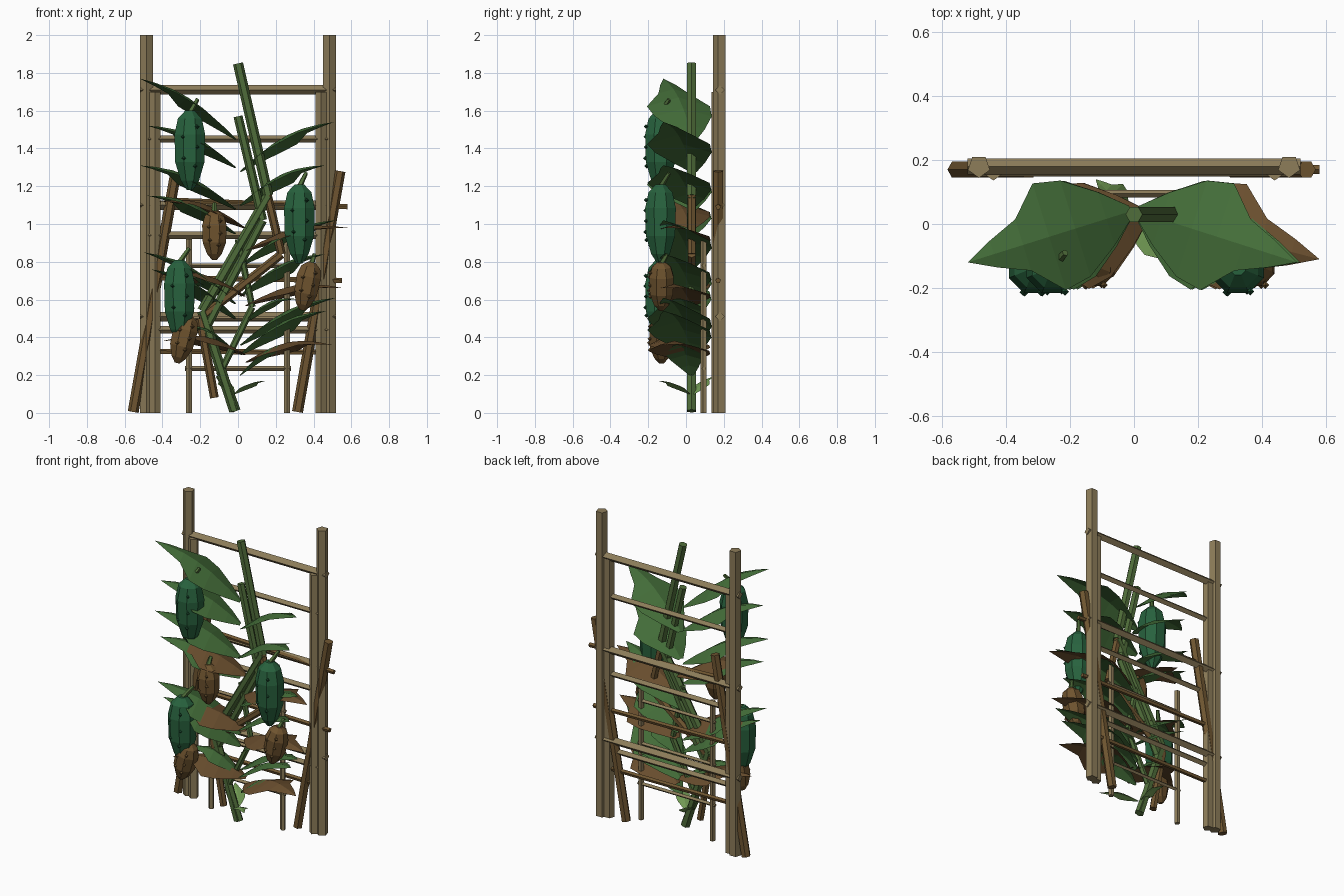
import bpy, bmesh, math
from mathutils import Vector, Matrix

if "Cube" in bpy.data.objects:
    bpy.data.objects.remove(bpy.data.objects["Cube"])


def mat(name, r, g, b):
    m = bpy.data.materials.new(name)
    m.diffuse_color = [(c / 255) ** 2.2 for c in (r, g, b)] + [1]
    m.use_nodes = True
    m.node_tree.nodes["Principled BSDF"].inputs["Base Color"].default_value = m.diffuse_color
    return m


WOOD = mat("weathered_wood", 140, 124, 90)
OLD = mat("dry_wood", 110, 86, 52)
STEM = mat("stem_green", 80, 108, 60)
LEAF = mat("leaf_green", 70, 110, 60)
LIGHT = mat("seedling_green", 112, 152, 84)
DRY = mat("dry_leaf", 106, 80, 50)
FRUIT = mat("fruit_green", 44, 98, 64)
DRYFRUIT = mat("dry_fruit", 110, 84, 50)
DARKWART = mat("wart_green", 32, 76, 50)


def finish(name, bm, m):
    me = bpy.data.meshes.new(name)
    bm.to_mesh(me)
    bm.free()
    me.materials.append(m)
    ob = bpy.data.objects.new(name, me)
    bpy.context.collection.objects.link(ob)
    return ob


# Straight low-poly bar between two points
def bar(name, a, b, r, m, sides=6, r2=None):
    a, b = Vector(a), Vector(b)
    d = b - a
    bm = bmesh.new()
    M = Matrix.Translation((a + b) / 2) @ d.to_track_quat('Z', 'Y').to_matrix().to_4x4()
    bmesh.ops.create_cone(bm, cap_ends=True, segments=sides, radius1=r,
                          radius2=r if r2 is None else r2, depth=d.length, matrix=M)
    return finish(name, bm, m)


# Pointed, lobed leaf: ribbed strip folded along its midrib
def leaf(name, base, tip, w, m, arch=0.06):
    base, tip = Vector(base), Vector(tip)
    d = tip - base
    side = Vector((-d.y, d.x, 0)).normalized()
    bm = bmesh.new()
    rows = []
    for t, k in ((0, .1), (.15, .5), (.34, .9), (.5, 1), (.66, .48), (.84, .25), (1, 0)):
        c = base + d * t + Vector((0, 0, arch * math.sin(math.pi * t)))
        drop = Vector((0, 0, -0.27 * w * k))
        rows.append([bm.verts.new(c + side * w * k * s + drop * abs(s))
                     for s in ((-1, 0, 1) if k else (0,))])
    for p, q in zip(rows, rows[1:]):
        if len(q) == 1:
            bm.faces.new((p[0], p[1], q[0]))
            bm.faces.new((p[1], p[2], q[0]))
        else:
            for i in (0, 1):
                bm.faces.new((p[i], p[i + 1], q[i + 1], q[i]))
    bmesh.ops.recalc_face_normals(bm, faces=bm.faces)
    if sum(f.normal.z for f in bm.faces) < 0:
        bmesh.ops.reverse_faces(bm, faces=bm.faces)
    return finish(name, bm, m)


# Eight-sided hanging fruit with a few warts on its front and a short stalk
def fruit(name, c, h, r, m, wart_m, stalk, tilt=0):
    M = Matrix.Translation(c) @ Matrix.Rotation(tilt, 4, 'Y')
    bm = bmesh.new()
    rings = []
    for z, k in ((-.5, .2), (-.38, .6), (-.15, .95), (.2, 1), (.4, .78), (.5, .3)):
        rings.append([bm.verts.new(M @ Vector((r * k * math.cos((i + .5) * math.pi / 4),
                                               r * k * math.sin((i + .5) * math.pi / 4), z * h)))
                      for i in range(8)])
    for p, q in zip(rings, rings[1:]):
        for i in range(8):
            j = (i + 1) % 8
            bm.faces.new((p[i], p[j], q[j], q[i]))
    bm.faces.new(rings[0][::-1])
    bm.faces.new(rings[-1])
    finish(name, bm, m)
    bm = bmesh.new()
    for a, z in ((-1.1, .3), (-1.1, .04), (-1.2, -.2), (-2, .17), (-1.95, -.1)):
        k = .98 if z > -.15 else .9
        p = M @ Vector((r * k * math.cos(a), r * k * math.sin(a), z * h))
        bmesh.ops.create_uvsphere(bm, u_segments=4, v_segments=2, radius=.012,
                                  matrix=Matrix.Translation(p))
    finish(name + "_warts", bm, wart_m)
    bar(name + "_stalk", M @ Vector((0, 0, h * .47)), stalk, .016, STEM, 5, .011)


# Three nested trellis frames: post x, y, height, radius, rail heights, rail half length, rail radius
FRAMES = (("tall", .485, .18, 2.0, .036, (1.71, 1.1, .51), .52, .025),
          ("middle", .44, .168, 1.7, .032, (1.45, .94, .44), .48, .019),
          ("short", .26, .095, .92, .017, (.78, .5, .235), .28, .012))
for nm, x, y, h, r, zs, hl, rr in FRAMES:
    for s in (-1, 1):
        bar(nm + "_post", (s * x, y, 0), (s * x, y, h), r, WOOD, 5)
    for z in zs:
        bar(nm + "_rail", (-hl, y, z), (hl, y, z), rr, WOOD, 4)

# Leaning dry frame
bar("leaning_post_left", (-.555, .17, .005), (-.33, .17, 1.27), .029, OLD)
bar("leaning_post_right", (.315, .17, .005), (.54, .17, 1.28), .029, OLD)
for a, b in (((-.36, 1.125), (.58, 1.09)), ((-.46, .715), (.55, .7)), ((-.5, .325), (.42, .32))):
    bar("leaning_rail", (a[0], .17, a[1]), (b[0], .17, b[1]), .015, OLD, 5)

# Zigzag stems
STEMS = (("tall_stem", .027, STEM, ((-.02, .01), (-.19, .54), (.16, 1.15), (0, 1.85))),
         ("middle_stem", .024, STEM, ((-.01, .01), (-.17, .45), (.13, 1.02), (0, 1.57))),
         ("young_stem", .018, STEM, ((-.01, .01), (-.1, .2), (.075, .56), (0, .92))),
         ("dry_stem", .023, OLD, ((-.125, .08), (-.2, .5), (.23, .84), (.14, 1.22))))
for nm, r, m, pts in STEMS:
    for a, b in zip(pts, pts[1:]):
        bar(nm, (a[0], .03, a[1]), (b[0], .03, b[1]), r, m, 6)

# Leaves: side, base height, tip height, reach
GREEN = ((-1, 1.45, 1.77, .52), (-1, 1.3, 1.52, .48), (-1, 1.08, 1.31, .52),
         (-1, .95, 1.15, .48), (-1, .58, .85, .5), (-1, .5, .76, .46),
         (1, 1.28, 1.54, .51), (1, 1.1, 1.31, .46), (1, .78, 1.02, .52),
         (1, .62, .84, .46), (1, .36, .61, .52), (1, .31, .54, .47))
for s, z0, z1, l in GREEN:
    leaf("green_leaf", (s * .01, .04, z0), (s * l, -.12, z1), .175, LEAF)
for s, z0, z1, l in ((-1, .98, 1.12, .42), (-1, .62, .73, .42), (-1, .31, .38, .4),
                     (1, .86, .98, .58), (1, .57, .66, .56), (1, .27, .36, .5)):
    leaf("dry_leaf", (.04, .03, z0), (s * l, -.11, z1), .17, DRY)
for s, z0, z1, l in ((-1, .58, .72, .33), (1, .46, .6, .33), (-1, .32, .45, .32), (1, .2, .36, .32)):
    leaf("young_leaf", (s * .01, .03, z0), (s * l, -.06, z1), .1, LEAF)
leaf("seedling_leaf_front", (-.02, .02, .1), (.15, -.15, .17), .045, LIGHT, .02)
leaf("seedling_leaf_back", (-.02, .04, .1), (-.12, .14, .19), .05, LIGHT, .02)

# Hanging fruit
for x, z, sx in ((-.255, 1.39, -.215), (.325, 1.0, .36), (-.31, .6, -.26)):
    fruit("green_fruit", (x, -.135, z), .42, .088, FRUIT, DARKWART, (sx, -.09, z + .27))
for x, z, t in ((-.125, .94, 0), (.365, .67, .2), (-.29, .39, .25)):
    fruit("dry_fruit", (x, -.13, z), .26, .07, DRYFRUIT, OLD, (x + t * .2, -.1, z + .17), t)
